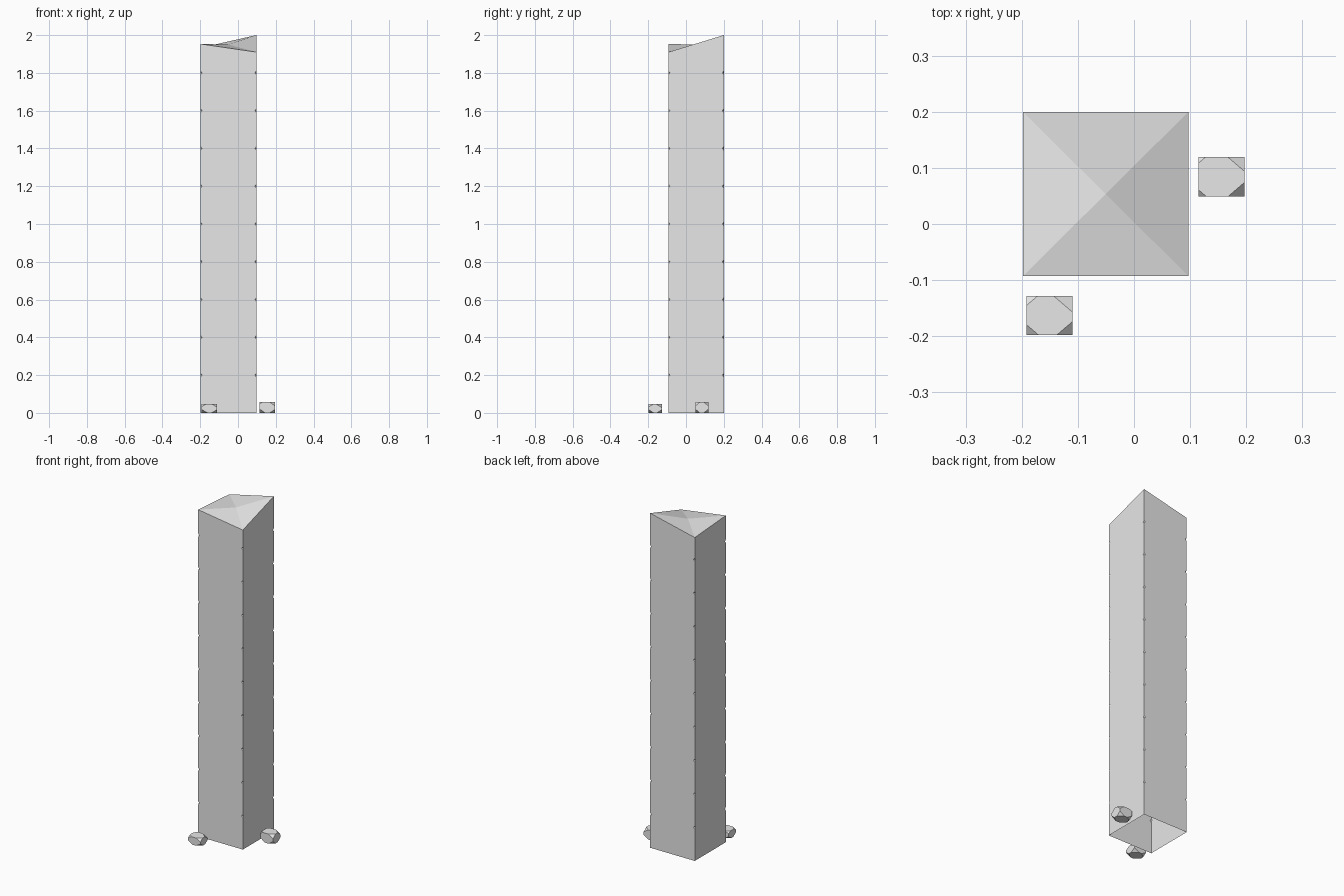
import bpy, bmesh
from itertools import product
from mathutils import Vector

if "Cube" in bpy.data.objects:
    bpy.data.objects.remove(bpy.data.objects["Cube"])

stone = bpy.data.materials.new("grey stone")
stone.diffuse_color = (0.8, 0.8, 0.8, 1)
stone.use_nodes = True
stone.node_tree.nodes["Principled BSDF"].inputs["Base Color"].default_value = stone.diffuse_color


def finish(bm, name):
    bmesh.ops.remove_doubles(bm, verts=bm.verts, dist=1e-5)
    bmesh.ops.recalc_face_normals(bm, faces=bm.faces)
    mesh = bpy.data.meshes.new(name)
    bm.to_mesh(mesh)
    bm.free()
    mesh.materials.append(stone)
    bpy.context.collection.objects.link(bpy.data.objects.new(name, mesh))


def add_face(bm, points):
    return bm.faces.new([bm.verts.new(p) for p in points])


# Pillar: square shaft, open underneath, corners chipped at every 0.2
X0, X1, Y0, Y1 = -0.198, 0.097, -0.093, 0.2
CHIP, HALF = 0.008, 0.01
corners = [Vector((X0, Y0, 0)), Vector((X1, Y0, 0)),
           Vector((X1, Y1, 0)), Vector((X0, Y1, 0))]
tops = [1.953, 1.91, 2.0, 1.933]
levels = [0.2 * k for k in range(1, 10)]


def up(p, z):
    return Vector((p.x, p.y, z))


bm = bmesh.new()
for i in range(4):
    a, b, prev = corners[i], corners[(i + 1) % 4], corners[i - 1]
    along = (b - a).normalized()
    back = (prev - a).normalized()

    # side wall with a notched outline
    def edge(corner, inward, top):
        pts = [up(corner, 0)]
        for z in levels:
            pts += [up(corner, z - HALF), up(corner + inward * CHIP, z),
                    up(corner, z + HALF)]
        return pts + [up(corner, top)]
    left = edge(a, along, tops[i])
    right = edge(b, -along, tops[(i + 1) % 4])
    add_face(bm, right + left[::-1])

    # chip facets on this corner
    for z in levels:
        p, q = up(a + along * CHIP, z), up(a + back * CHIP, z)
        add_face(bm, [up(a, z - HALF), p, q])
        add_face(bm, [up(a, z + HALF), q, p])

    # slanted cap wedge
    add_face(bm, [up(a, tops[i]), up(b, tops[(i + 1) % 4]),
                  Vector(((X0 + X1) / 2, (Y0 + Y1) / 2, 1.95))])
finish(bm, "pillar")


# Pebbles: boxes with each corner cut off by its own fraction
def pebble(name, low, high, cuts):
    bm = bmesh.new()
    for corner, f in zip(product((0, 1), repeat=3), cuts):
        for axis in range(3):
            t = list(corner)
            t[axis] = abs(t[axis] - f)
            bm.verts.new([l + (h - l) * s for l, h, s in zip(low, high, t)])
    bmesh.ops.convex_hull(bm, input=bm.verts)
    bmesh.ops.dissolve_limit(bm, angle_limit=0.02, verts=bm.verts, edges=bm.edges)
    finish(bm, name)


# cut order: x low/high, then y low/high, then z low/high
pebble("right_pebble", (0.115, 0.049, 0), (0.197, 0.119, 0.057),
       (0.35, 0.17, 0.35, 0.15, 0.35, 0.36, 0.35, 0.36))
pebble("front_pebble", (-0.192, -0.198, 0), (-0.11, -0.128, 0.046),
       (0.38, 0.27, 0.38, 0.25, 0.38, 0.34, 0.38, 0.41))
